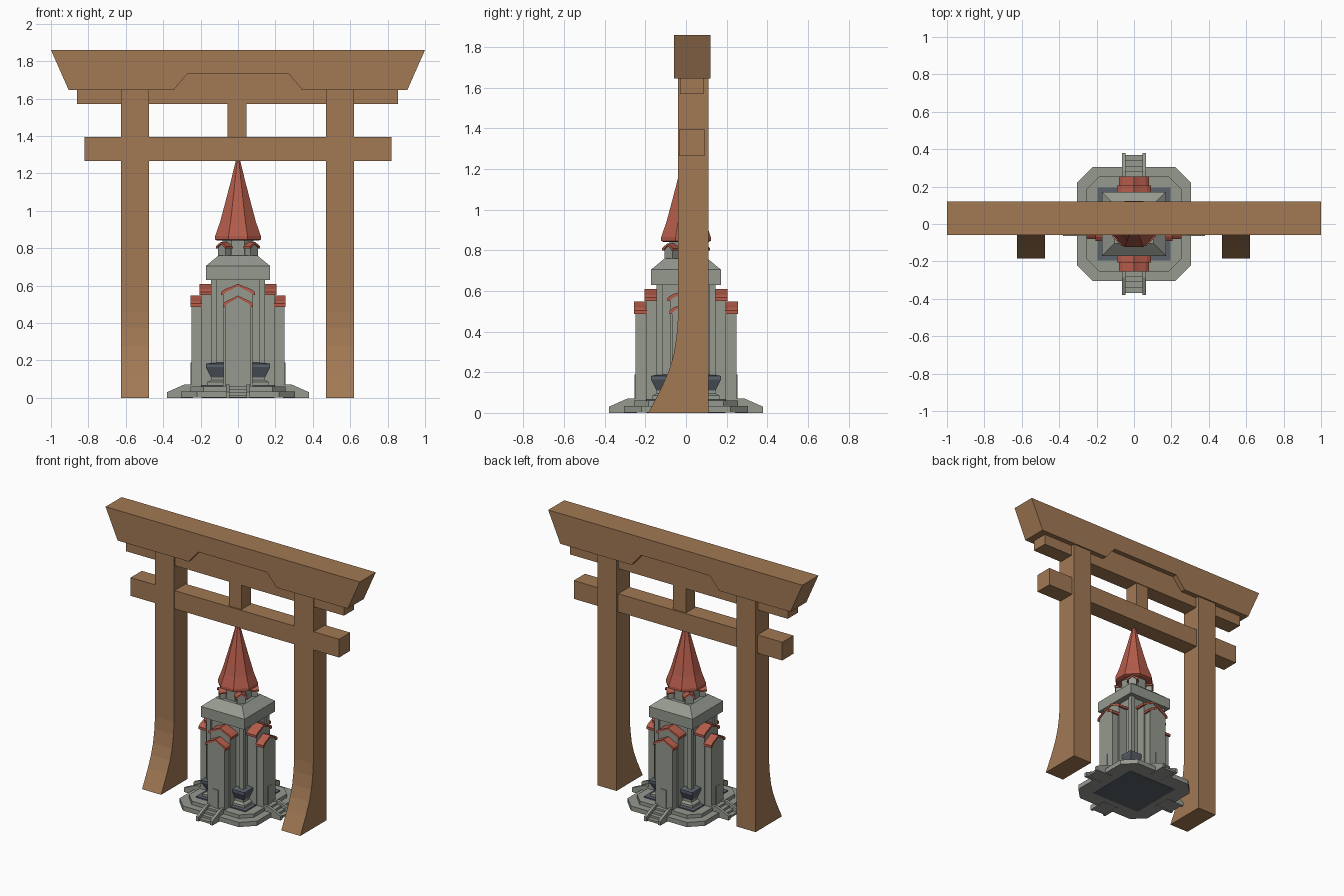
import bpy, bmesh, math

if "Cube" in bpy.data.objects:
    bpy.data.objects.remove(bpy.data.objects["Cube"])


def material(name, r, g, b):
    m = bpy.data.materials.new(name)
    m.diffuse_color = (r, g, b, 1)
    m.use_nodes = True
    m.node_tree.nodes["Principled BSDF"].inputs["Base Color"].default_value = m.diffuse_color
    return m


WOOD = material("brown wood", 0.36, 0.19, 0.088)
STONE = material("grey stone", 0.30, 0.32, 0.275)
RED = material("red roof tile", 0.46, 0.108, 0.07)
SLATE = material("blue grey slate", 0.10, 0.122, 0.15)


def loft(name, rings, mat, turn=0.0):
    """Skin a stack of equal point rings and cap both ends."""
    bm = bmesh.new()
    vs = [[bm.verts.new(p) for p in r] for r in rings]
    n = len(rings[0])
    for a, b in zip(vs, vs[1:]):
        for i in range(n):
            j = (i + 1) % n
            bm.faces.new((a[i], a[j], b[j], b[i]))
    bm.faces.new(vs[0][::-1])
    bm.faces.new(vs[-1])
    bmesh.ops.recalc_face_normals(bm, faces=bm.faces)
    me = bpy.data.meshes.new(name)
    bm.to_mesh(me)
    bm.free()
    me.materials.append(mat)
    ob = bpy.data.objects.new(name, me)
    ob.rotation_euler.z = turn
    bpy.context.collection.objects.link(ob)
    return ob


def prism(name, pts, axis, a, b, mat, turn=0.0):
    """Extrude a 2D profile along x or y."""
    put = (lambda p, t: (t, p[0], p[1])) if axis == 'x' else (lambda p, t: (p[0], t, p[1]))
    return loft(name, [[put(p, t) for p in pts] for t in (a, b)], mat, turn)


def box(name, x0, x1, y0, y1, z0, z1, mat, turn=0.0):
    return prism(name, [(x0, z0), (x1, z0), (x1, z1), (x0, z1)], 'y', y0, y1, mat, turn)


def square(h, z):
    return [(-h, -h, z), (h, -h, z), (h, h, z), (-h, h, z)]


def octagon(h, z, c=None):
    c = h * 0.4142 if c is None else c
    return [(h, -c, z), (h, c, z), (c, h, z), (-c, h, z),
            (-h, c, z), (-h, -c, z), (-c, -h, z), (c, -h, z)]


def arch(w, eave, h):
    """Pointed ogee outline from right eave over the apex to left eave."""
    half = [(1, 0), (1, 0.28), (0.78, 0.52), (0.38, 0.74)]
    right = [(w * x, eave + h * z) for x, z in half]
    return right + [(0, eave + h)] + [(-x, z) for x, z in reversed(right)]


def gable(name, w, eave, h, t, base, front, back, turn):
    """Stone wall with a pointed head under a red arched roof."""
    outer = arch(w, eave, h)
    inner = [(x * (w - t) / w, max(eave, z - t)) for x, z in outer]
    prism(name + "_roof", outer + inner[::-1], 'y', front, back, RED, turn)
    wall = [(w - t, base)] + inner[1:-1] + [(-(w - t), base)]
    prism(name + "_wall", wall, 'y', front + 0.007, back, STONE, turn)


# --- timber gate ---
prism("gate_top_beam", [(-0.905, 1.645), (-0.345, 1.645), (-0.27, 1.733), (0.27, 1.733),
                        (0.345, 1.645), (0.905, 1.645), (1, 1.86), (-1, 1.86)],
      'y', -0.06, 0.12, WOOD)
box("gate_under_beam", -0.86, 0.855, -0.03, 0.085, 1.57, 1.75, WOOD)
box("gate_tie_beam", -0.82, 0.82, -0.035, 0.09, 1.265, 1.395, WOOD)
box("gate_strut", -0.055, 0.045, -0.025, 0.08, 1.39, 1.58, WOOD)
foot = [(0.11, 0), (0.11, 1.66), (-0.04, 1.66), (-0.04, 0.46), (-0.047, 0.37),
        (-0.062, 0.28), (-0.085, 0.205), (-0.12, 0.125), (-0.185, 0)]
for side, x in (("left", -0.625), ("right", 0.47)):
    prism("gate_pillar_" + side, foot, 'x', x, x + 0.15, WOOD)

# --- stepped base ---
loft("base_lower_step", [octagon(0.305, 0.002, 0.22), octagon(0.305, 0.035, 0.22)], STONE)
loft("base_upper_step", [octagon(0.255, 0.03, 0.185), octagon(0.255, 0.06, 0.185)], STONE)
loft("base_core", [square(0.195, 0), square(0.195, 0.068)], SLATE)

# --- tower body ---
loft("tower_foot", [square(0.165, 0.06), square(0.165, 0.085),
                    square(0.145, 0.095), square(0.145, 0.12)], STONE)
loft("tower_skirt", [square(0.145, 0.11), square(0.172, 0.165), square(0.172, 0.182),
                     square(0.13, 0.19)], SLATE)
loft("tower_shaft", [square(0.13, 0.15), square(0.13, 0.64)], STONE)
for sx in (-1, 1):
    for sy in (-1, 1):
        x, y = 0.13 * sx, 0.13 * sy
        box("corner_pilaster", x - 0.015, x + 0.015, y - 0.015, y + 0.015, 0.18, 0.635, STONE)
loft("tower_cap", [square(0.172, 0.63), square(0.172, 0.705), square(0.105, 0.76)], STONE)

# --- four wings with doors and stairs ---
for k in range(4):
    a = k * math.pi / 2
    gable("inner_wing", 0.09, 0.55, 0.06, 0.013, 0.06, -0.205, -0.12, a)
    gable("outer_wing", 0.08, 0.487, 0.06, 0.012, 0.06, -0.255, -0.193, a)
    box("door", -0.02, 0.02, -0.253, -0.24, 0.06, 0.19, STONE, a)
    for s in (-1, 1):
        prism("stair_rail", [(-0.38, 0), (-0.38, 0.03), (-0.285, 0.072), (-0.24, 0.072), (-0.24, 0)],
              'x', 0.045 * s, 0.065 * s, STONE, a)
    for i in range(4):
        box("stair_step", -0.046, 0.046, -0.37 + 0.03 * i, -0.24, 0.001, 0.015 * (i + 1), STONE, a)

# --- lantern with diagonal dormers ---
loft("lantern_drum", [octagon(0.082, 0.75), octagon(0.082, 0.855)], STONE)
for k in range(4):
    gable("dormer", 0.038, 0.798, 0.036, 0.01, 0.745, -0.13, -0.06, math.pi / 4 + k * math.pi / 2)

# --- spire ---
loft("spire", [octagon(h, z) for h, z in ((0.108, 0.84), (0.122, 0.846), (0.122, 0.866), (0.096, 0.94),
                                          (0.064, 1.06), (0.038, 1.16), (0.012, 1.268))], RED)
